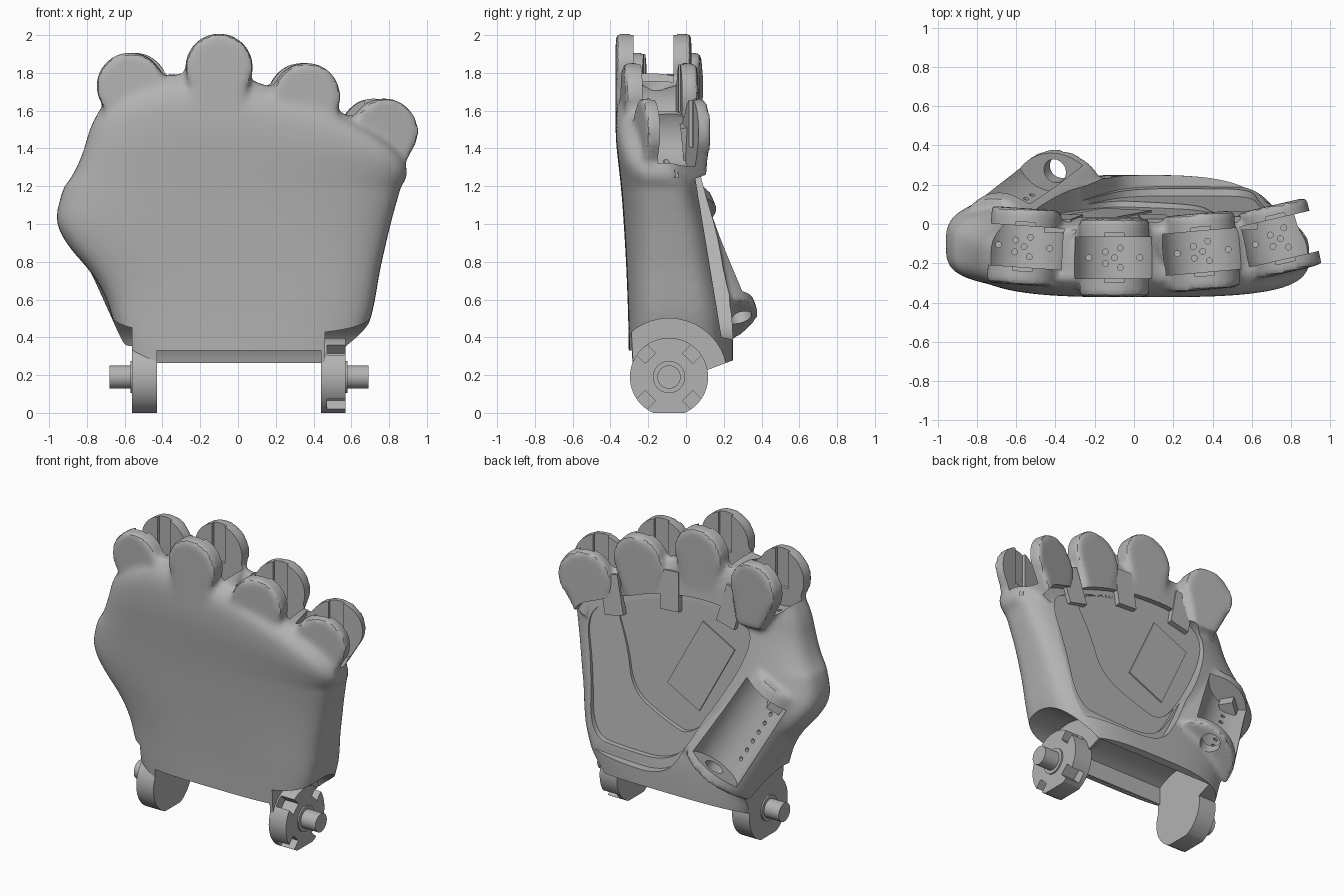
import bpy, bmesh, math
from mathutils import Vector, Matrix

cube = bpy.data.objects.get("Cube")
if cube:
    bpy.data.objects.remove(cube, do_unlink=True)

grey = bpy.data.materials.new("matte_grey")
grey.use_nodes = True
grey.diffuse_color = (0.45, 0.45, 0.45, 1)
grey.node_tree.nodes["Principled BSDF"].inputs["Base Color"].default_value = grey.diffuse_color


def make(name, bm):
    bmesh.ops.recalc_face_normals(bm, faces=bm.faces)
    mesh = bpy.data.meshes.new(name)
    bm.to_mesh(mesh)
    bm.free()
    ob = bpy.data.objects.new(name, mesh)
    bpy.context.collection.objects.link(ob)
    mesh.materials.append(grey)
    return ob


def select(ob):
    bpy.ops.object.select_all(action='DESELECT')
    ob.select_set(True)
    bpy.context.view_layer.objects.active = ob


def loft(name, rings):
    bm = bmesh.new()
    loops = [[bm.verts.new(p) for p in ring] for ring in rings]
    n = len(loops[0])
    for a, b in zip(loops, loops[1:]):
        for i in range(n):
            bm.faces.new((a[i], a[(i + 1) % n], b[(i + 1) % n], b[i]))
    bm.faces.new(loops[0])
    bm.faces.new(loops[-1])
    return make(name, bm)


def add_rod(bm, a, b, r, sides=48, r2=None):
    a, b = Vector(a), Vector(b)
    rot = (b - a).to_track_quat('Z', 'Y').to_matrix().to_4x4()
    bmesh.ops.create_cone(bm, cap_ends=True, segments=sides, radius1=r, radius2=r2 or r,
                          depth=(b - a).length, matrix=Matrix.Translation((a + b) / 2) @ rot)


def rod(name, a, b, r, sides=48, r2=None):
    bm = bmesh.new()
    add_rod(bm, a, b, r, sides, r2)
    return make(name, bm)


def box(name, loc, size, rot=Matrix()):
    bm = bmesh.new()
    bmesh.ops.create_cube(bm, size=1, matrix=Matrix.Translation(loc) @ rot @ Matrix.Diagonal((*size, 1)))
    return make(name, bm)


def modify(ob, kind, **settings):
    select(ob)
    mod = ob.modifiers.new(kind, kind)
    for key, value in settings.items():
        setattr(mod, key, value)
    bpy.ops.object.modifier_apply(modifier=mod.name)


def boolean(ob, tool, op='DIFFERENCE'):
    modify(ob, 'BOOLEAN', object=tool, operation=op, solver='MANIFOLD')
    bpy.data.objects.remove(tool, do_unlink=True)


def rounded(points, closed=True):
    # corner cutting gives a soft outline
    for _ in range(3):
        pairs = zip(points, points[1:] + points[:1] if closed else points[1:])
        cut = [p.lerp(q, f) for p, q in pairs for f in (.25, .75)]
        points = cut if closed else [points[0]] + cut + [points[-1]]
    return points


# Palm: stacked cross-sections with a sloping knuckle line
def knuckle_line(x):
    return 1.8 - (0.29 if x > -0.3 else 0.9) * (x + 0.3) ** 2


sections = [  # height, right, left, front, back
    (.10, -.54, .56, -.30, .25), (.48, -.66, .70, -.305, .25), (.62, -.70, .73, -.31, .225),
    (.75, -.78, .75, -.315, .20), (.88, -.90, .78, -.322, .18), (1.01, -.97, .81, -.33, .15),
    (1.15, -.94, .85, -.34, .11), (1.3, -.88, .89, -.355, .08), (1.5, -.82, .90, -.375, .04),
    (1.7, -.78, .86, -.37, .02), (1.8, -.70, .77, -.28, -.03)]
rings = []
for z, x0, x1, y0, y1 in rounded([Vector(s) for s in sections], closed=False):
    front_power = .36 + .26 * min(1, max(0, z - .4))
    ring = []
    for i in range(64):
        c, s = math.cos(math.tau * i / 64), math.sin(math.tau * i / 64)
        x = (x0 + x1) / 2 + (x1 - x0) / 2 * math.copysign(abs(c) ** .62, c)
        y = (y0 + y1) / 2 + (y1 - y0) / 2 * math.copysign(abs(s) ** (front_power if s < 0 else .62), s)
        lift = z if z < 1.2 else 1.2 + (z - 1.2) * (knuckle_line(x) - 1.2) / .6
        ring.append((x, y, lift))
    rings.append(ring)
palm = loft("palm", rings)

# Thumb mound
boolean(palm, rod("mound", (-.36, .13, .46), (-.70, -.08, 1.1), .265, r2=.22), 'UNION')

# Knuckle lugs: rounded slabs in a fan (centre, turn, half depth, lean)
fingers = [(-.56, -.115, 1.73, -4, .195, .03), (-.10, -.172, 1.83, 0, .2, 0),
           (.35, -.14, 1.675, 5, .195, 0), (.745, -.075, 1.487, 13, .175, -.04)]
frames = [Matrix.Translation(f[:3]) @ Matrix.Rotation(math.radians(f[3]), 4, 'Z') for f in fingers]
for frame, (*_, half, lean) in zip(frames, fingers):
    outline = [(.178 * math.cos(math.pi * i / 24), .178 * math.sin(math.pi * i / 24)) for i in range(-3, 28)]
    outline += [(-.09 + lean, -.26), (.09 + lean, -.26)]
    slab = loft("lug", [[frame @ Vector((x, y, z)) for x, z in outline] for y in (-half, half)])
    boolean(palm, slab, 'UNION')

# Blend the soft forms together
modify(palm, 'REMESH', mode='VOXEL', voxel_size=.018)
modify(palm, 'SMOOTH', factor=.5, iterations=8)

# Finger slots between the lugs
for frame in frames:
    boolean(palm, rod("slot", frame @ Vector((0, -.105, 0)), frame @ Vector((0, .105, 0)), .205))
    boolean(palm, box("guide", frame @ Vector((0, 0, .1)), (.1, .25, .36), frame.to_3x3().to_4x4()))

# Cord holes in the slot floors
bm = bmesh.new()
for frame in frames:
    for x, y in ((0, 0), (-.045, .03), (-.045, -.03), (.03, .05), (.03, -.05), (.13, 0), (-.13, 0)):
        add_rod(bm, frame @ Vector((x, y, -.24)), frame @ Vector((x, y, -.1)), .015, 12)
boolean(palm, make("cord_holes", bm))


# Stepped hollow of the palm, fading out towards the knuckles
def hollow_floor(z, depth):
    return .18 - .165 * (z - .45) - depth * (1.5 - z)


def hollow(points, depth):
    pts = rounded([Vector(p) for p in points])
    boolean(palm, loft("hollow", [[(p.x, hollow_floor(p.y, depth), p.y) for p in pts],
                                  [(p.x, .8, p.y) for p in pts]]))


hollow([(.82, 1.28), (.73, .9), (.68, .41), (.4, .39), (0, .38), (-.16, .6),
        (-.5, 1.3), (-.42, 1.55), (.1, 1.54), (.55, 1.38)], 0)
hollow([(.72, 1.25), (.64, .9), (.6, .47), (.35, .45), (.02, .45), (-.16, .62),
        (-.5, 1.3), (-.42, 1.5), (.1, 1.5), (.5, 1.36)], .035)
hollow([(.52, 1.36), (.4, 1.1), (.34, .82), (.1, .7), (-.16, .62),
        (-.56, 1.32), (-.44, 1.54), (.1, 1.48)], .07)

# Thumb trough with a bored end wall and cord holes
low, high = Vector((-.43, .35, .575)), Vector((-.69, .19, 1.09))
axis = (high - low).normalized()
boolean(palm, rod("trough", low, high, .19))
boolean(palm, rod("bore", Vector((-.37, .29, .5)) - axis * .2, Vector((-.37, .29, .5)) + axis * .2, .062))
bm = bmesh.new()
for i in range(6):
    p = low.lerp(high, .12 + .12 * i)
    add_rod(bm, p, p + Vector((-.1, -.32, -.06)), .014, 12)
boolean(palm, make("thumb_holes", bm))

# Wrist clearance and underside: round inside, with a thin straight front lip
AXIS = (-.09, .19)


def across(name, x0, x1, r, sides=64):
    return rod(name, (x0, *AXIS), (x1, *AXIS), r, sides)


arc = [math.radians(124 * i / 20) for i in range(21)]
profile = [(AXIS[0] + .31 * math.cos(a), AXIS[1] + .31 * math.sin(a)) for a in arc]
profile += [(-.263, .33), (-.5, .33), (-.5, 0), (.22, 0)]
boolean(palm, loft("wrist_gap", [[(x, y, z) for y, z in profile] for x in (-.43, .44)]))
boolean(palm, across("left_gap", .46, 1.2, .31))
boolean(palm, across("right_gap", -1.2, -.56, .31))
under = [(-.6, .21), (.08, .215), (.2, .26), (.6, .41), (.6, -.3), (-.6, -.3)]
boolean(palm, loft("under", [[(x, y, z) for y, z in under] for x in (-1.3, 1.3)]))

# Row of cord holes along the front lip
bm = bmesh.new()
for i in range(20):
    x = -.37 + .039 * i
    add_rod(bm, (x, -.28, .3), (x, -.28, .4), .009, 10)
boolean(palm, make("lip_holes", bm))

# Wrist hinges: flat-bottomed discs with pins
hinges = []
for name, x0, x1, pin in (("right_hinge", -.56, -.43, -.68), ("left_hinge", .44, .57, .69)):
    disc = across(name, x0, x1, .207)
    boolean(disc, box("flat", (0, 0, -.1), (3, 1, .2)))
    outer = x1 if pin > 0 else x0
    if pin > 0:
        for k in range(4):
            turn = Matrix.Rotation(math.radians(45 + 90 * k), 4, 'X')
            spot = Vector((.53, *AXIS)) + turn @ Vector((0, 0, .19))
            boolean(disc, box("notch", spot, (.12, .075, .1), turn))
    collar = across(name + "_collar", outer - .01, outer + .01, .085)
    peg = across(name + "_pin", outer - math.copysign(.03, pin), pin, .062)
    hinges += [disc, collar, peg]

# Cord anchor at the top of the trough
anchor = box("thumb_anchor", (-.72, .05, 1.0), (.09, .09, .09), axis.to_track_quat('Z', 'Y').to_matrix().to_4x4())

# Raised palm panel and finger tabs lying on the hollow floor
slope = Matrix.Rotation(math.atan(.095), 4, 'X')
details = [anchor]
panels = [("palm_panel", -.15, 1.1, .28, .52, .009, 27)]
panels += [("finger_tab", x, z, .14, .26, .035, a) for x, z, a in
           ((-.36, 1.55, 14), (.1, 1.54, -4), (.53, 1.4, -14))]
for name, x, z, w, h, t, turn in panels:
    rot = slope @ Matrix.Rotation(math.radians(-turn), 4, 'Y')
    details.append(box(name, (x, hollow_floor(z, .07), z), (w, t * 2, h), rot))

for ob in [palm] + hinges + details:
    select(ob)
    bpy.ops.object.shade_smooth_by_angle(angle=math.radians(30))
